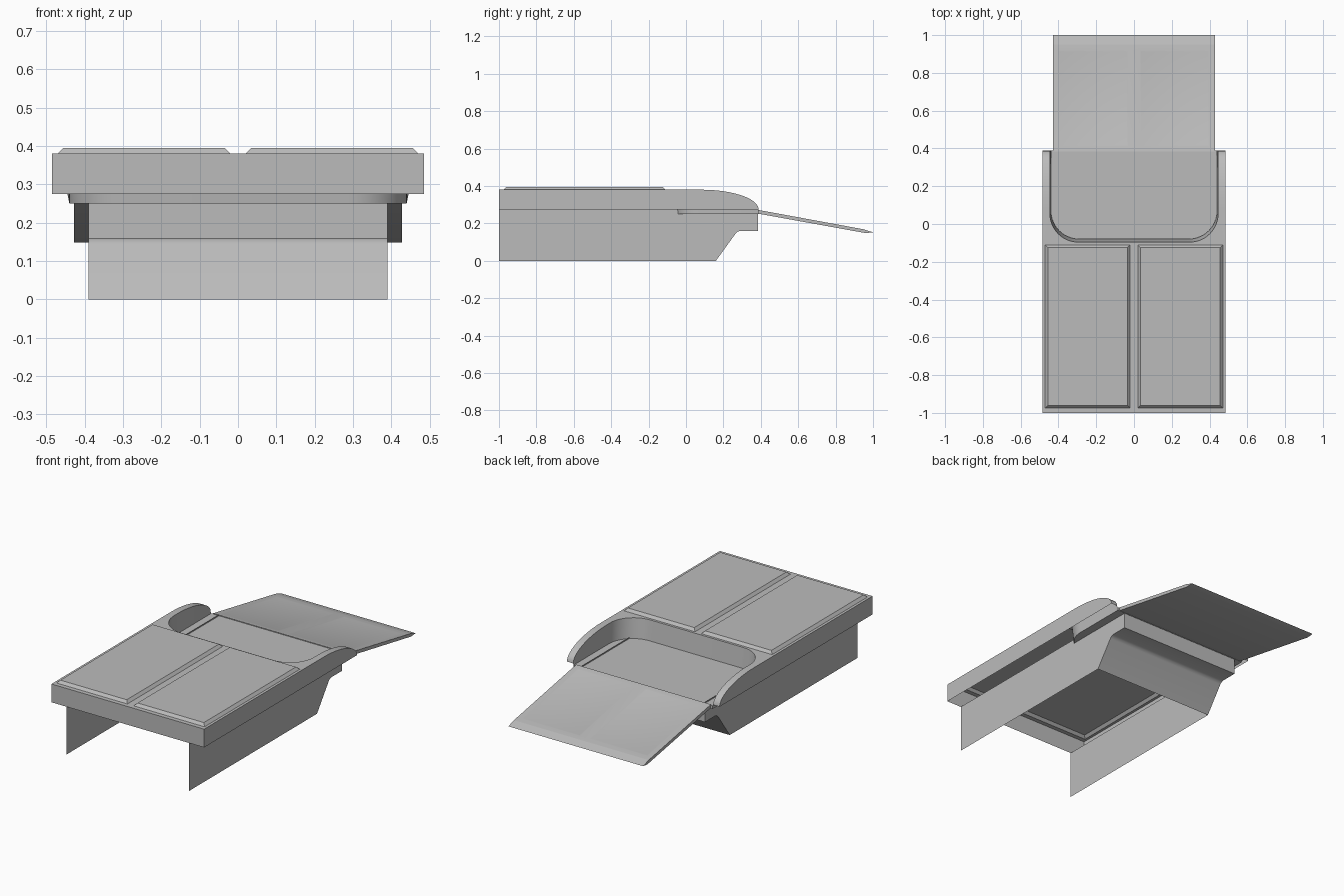
import bpy, bmesh, math

cube = bpy.data.objects.get("Cube")
if cube:
    bpy.data.objects.remove(cube)

grey = bpy.data.materials.new("plain grey")
grey.use_nodes = True
COLOUR = (0.5, 0.5, 0.5, 1)
grey.diffuse_color = COLOUR
grey.node_tree.nodes["Principled BSDF"].inputs["Base Color"].default_value = COLOUR

LID_X, RAIL_X, TOP, SKIRT, BACK = 0.485, 0.445, 0.38, 0.275, 0.388
BEND, STEPS = 0.08, 12


def finish(name, bm, recalc=True):
    bmesh.ops.remove_doubles(bm, verts=bm.verts, dist=0.0005)
    if recalc:
        bmesh.ops.recalc_face_normals(bm, faces=bm.faces)
    mesh = bpy.data.meshes.new(name)
    bm.to_mesh(mesh)
    bm.free()
    obj = bpy.data.objects.new(name, mesh)
    bpy.context.collection.objects.link(obj)
    mesh.materials.append(grey)
    bpy.ops.object.select_all(action="DESELECT")
    obj.select_set(True)
    bpy.context.view_layer.objects.active = obj
    bpy.ops.object.shade_smooth_by_angle(angle=math.radians(30))
    return obj


def face(bm, points):
    return bm.faces.new([bm.verts.new(p) for p in points])


def strip(bm, first, second):
    for a, b, c, d in zip(first, first[1:], second[1:], second):
        face(bm, (a, b, c, d))


# Elliptical drop of the rails toward the back, as (y, z)
rail = []
for i in range(STEPS + 1):
    a = i / STEPS * math.pi / 2
    rail.append((BEND + (BACK - BEND) * math.sin(a), SKIRT + (TOP - SKIRT) * math.cos(a)))


def well_arc(x, front, radius=0.15):
    """Rounded front of the well, from -x round to +x."""
    half = [(x - radius + radius * math.cos(a), front + radius - radius * math.sin(a))
            for a in (i / STEPS * math.pi / 2 for i in range(STEPS + 1))]
    return [(-px, py) for px, py in half] + half[::-1]


# Lid: hollow shell with two raised panels, skirt and curved rails
bm = bmesh.new()
xs = [-LID_X, -0.47, -0.02, 0.02, 0.47, LID_X]
ys = [-1, -0.975, -0.11, -0.1]
panels = []
for i in range(len(xs) - 1):
    for j in range(len(ys) - 1):
        f = face(bm, [(xs[i], ys[j], TOP), (xs[i + 1], ys[j], TOP),
                      (xs[i + 1], ys[j + 1], TOP), (xs[i], ys[j + 1], TOP)])
        if j == 1 and i in (1, 3):
            panels.append(f)
bmesh.ops.remove_doubles(bm, verts=bm.verts, dist=0.0005)
bm.normal_update()
bmesh.ops.inset_individual(bm, faces=panels, thickness=0.02, depth=0.015)
arc = well_arc(RAIL_X, -0.096)
surround = [(-RAIL_X, BEND)] + arc + [(RAIL_X, BEND)]
half = len(surround) // 2
for side, pts in ((-1, surround[:half]), (1, surround[half:][::-1])):
    face(bm, [(side * LID_X, BEND, TOP)] + [(x, y, TOP) for x, y in pts]
         + [(0, pts[-1][1], TOP), (0, ys[-1], TOP), (side * LID_X, ys[-1], TOP)])
for s in (-1, 1):
    strip(bm, [(s * RAIL_X, y, z) for y, z in rail], [(s * LID_X, y, z) for y, z in rail])
    face(bm, [(s * LID_X, -1, SKIRT), (s * LID_X, -1, TOP)]
         + [(s * LID_X, y, z) for y, z in rail])
face(bm, [(-LID_X, -1, SKIRT), (LID_X, -1, SKIRT), (LID_X, -1, TOP), (-LID_X, -1, TOP)])
finish("lid", bm)

# Well: rounded wall following the rails down to its base
WELL_BASE, FLOOR = 0.25, 0.268
bm = bmesh.new()
low_arc = well_arc(0.44, -0.08)
upper = ([(-RAIL_X, y, z) for y, z in rail[::-1]] + [(x, y, TOP) for x, y in arc]
         + [(RAIL_X, y, z) for y, z in rail])
lower = ([(-0.44, y, WELL_BASE) for y, z in rail[::-1]] + [(x, y, WELL_BASE) for x, y in low_arc]
         + [(0.44, y, WELL_BASE) for y, z in rail])
strip(bm, upper, lower)
finish("well_wall", bm)

# Well floor: slab with the same rounded outline
bm = bmesh.new()
outline = [(-0.44, BACK)] + low_arc + [(0.44, BACK)]
loop = outline + outline[:1]
for z in (WELL_BASE, FLOOR):
    face(bm, [(x, y, z) for x, y in outline])
strip(bm, [(x, y, WELL_BASE) for x, y in loop], [(x, y, FLOOR) for x, y in loop])
finish("well_floor", bm)

# Lower body: thin side walls and a folded back wall, open below and in front
bm = bmesh.new()
BODY_X = 0.39
fold = [(0.16, 0), (0.265, 0.145), (0.275, 0.155), (0.29, 0.16), (0.385, 0.16), (0.385, WELL_BASE)]
for s in (-1, 1):
    face(bm, [(s * BODY_X, y, z) for y, z in
              [(-1, SKIRT), (-1, 0)] + fold + [(0.385, SKIRT)]])
strip(bm, [(-BODY_X, y, z) for y, z in fold], [(BODY_X, y, z) for y, z in fold])
finish("lower_body", bm)

# Tailgate: sloping plate with two faintly recessed panels on top
bm = bmesh.new()
GATE_X = 0.428


def gate_top(y):
    return 0.272 - (y - 0.385) * 0.184


gx = [-GATE_X, -0.4, -0.03, 0.03, 0.4, GATE_X]
gy = [0.385, 0.41, 0.92, 0.95]
recesses = []
for i in range(len(gx) - 1):
    for j in range(len(gy) - 1):
        f = face(bm, [(x, y, gate_top(y)) for x, y in
                      ((gx[i], gy[j]), (gx[i + 1], gy[j]), (gx[i + 1], gy[j + 1]), (gx[i], gy[j + 1]))])
        if j == 1 and i in (1, 3):
            recesses.append(f)
bmesh.ops.remove_doubles(bm, verts=bm.verts, dist=0.0005)
bm.normal_update()
bmesh.ops.inset_individual(bm, faces=recesses, thickness=0.012, depth=-0.002)
under = [(0.95, gate_top(0.95)), (1.0, 0.152), (0.96, 0.148), (0.385, 0.252), (0.385, 0.272)]
strip(bm, [(-GATE_X, y, z) for y, z in under], [(GATE_X, y, z) for y, z in under])
for s in (-1, 1):
    face(bm, [(s * GATE_X, y, z) for y, z in under])
finish("tailgate", bm)
